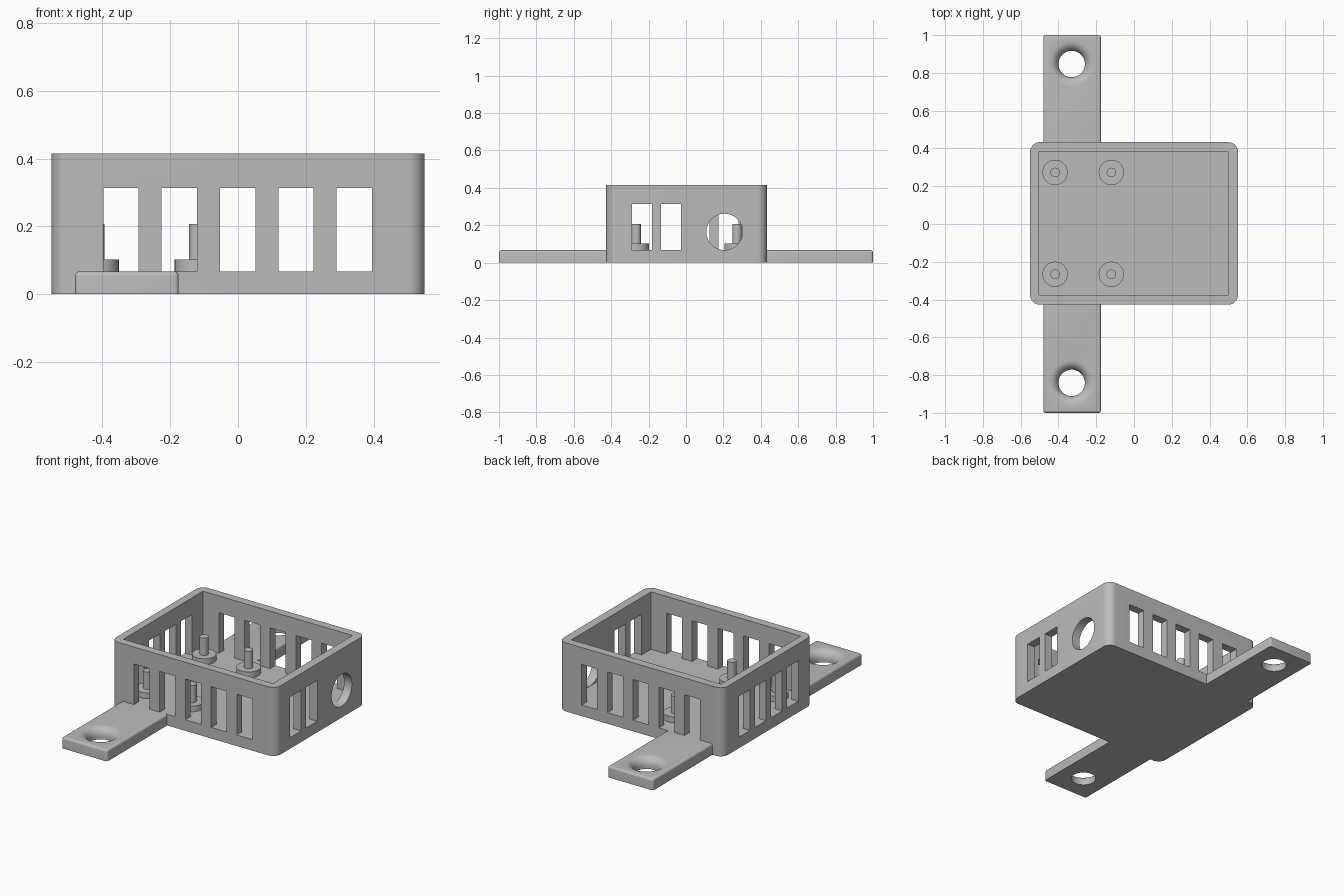
import bpy, bmesh, math
from mathutils import Matrix, Vector

cube = bpy.data.objects.get("Cube")
if cube:
    bpy.data.objects.remove(cube, do_unlink=True)

grey = bpy.data.materials.new("plain grey")
grey.use_nodes = True
grey.diffuse_color = (0.5, 0.5, 0.5, 1)
grey.node_tree.nodes["Principled BSDF"].inputs["Base Color"].default_value = (0.5, 0.5, 0.5, 1)

FLOOR, TOP, CY = 0.067, 0.415, 0.003


def finish(name, bm):
    bmesh.ops.recalc_face_normals(bm, faces=bm.faces)
    mesh = bpy.data.meshes.new(name)
    bm.to_mesh(mesh)
    bm.free()
    mesh.materials.append(grey)
    ob = bpy.data.objects.new(name, mesh)
    bpy.context.collection.objects.link(ob)
    return ob


def box(lo, hi):
    bm = bmesh.new()
    lo, hi = Vector(lo), Vector(hi)
    mat = Matrix.Translation((lo + hi) / 2) @ Matrix.Diagonal((*(hi - lo), 1))
    bmesh.ops.create_cube(bm, size=1, matrix=mat)
    return bm


def lathe(profile, centre, steps=48):
    """Revolve (radius, height) points around z into a closed solid."""
    bm = bmesh.new()
    rings = [[bm.verts.new((centre[0] + r * math.cos(2 * math.pi * i / steps),
                            centre[1] + r * math.sin(2 * math.pi * i / steps), z))
              for i in range(steps)] for r, z in profile]
    for a, b in zip(rings, rings[1:]):
        for i in range(steps):
            j = (i + 1) % steps
            bm.faces.new((a[i], a[j], b[j], b[i]))
    bm.faces.new(rings[0])
    bm.faces.new(rings[-1])
    return bm


def activate(ob):
    bpy.ops.object.select_all(action='DESELECT')
    ob.select_set(True)
    bpy.context.view_layer.objects.active = ob


def cut(ob, bm):
    cutter = finish("cutter", bm)
    cutter.hide_render = True
    mod = ob.modifiers.new("cut", 'BOOLEAN')
    mod.operation, mod.solver, mod.object = 'DIFFERENCE', 'EXACT', cutter
    activate(ob)
    bpy.ops.object.modifier_apply(modifier=mod.name)
    bpy.data.objects.remove(cutter, do_unlink=True)


def smooth(ob):
    activate(ob)
    bpy.ops.object.shade_smooth_by_angle(angle=math.radians(30))


# Enclosure with rounded upright corners
bm = box((-0.55, CY - 0.43, 0), (0.55, CY + 0.43, TOP))
upright = [e for e in bm.edges if abs(e.verts[0].co.z - e.verts[1].co.z) > 0.1]
bmesh.ops.bevel(bm, geom=upright, offset=0.05, segments=8, profile=0.5, affect='EDGES')
enclosure = finish("enclosure", bm)
cut(enclosure, box((-0.503, CY - 0.38, FLOOR), (0.498, CY + 0.38, 0.6)))

# Vent windows: five through front and back, four left wall, two right wall
W_TOP = 0.313
for i in range(5):
    x = (i - 2) * 0.172 - 0.001
    for y in (-0.43, 0.43):
        cut(enclosure, box((x - 0.052, y - 0.1, FLOOR), (x + 0.052, y + 0.1, W_TOP)))
for i in range(4):
    y = -0.235 + i * 0.154
    for x in ((-0.55, 0.55) if i < 2 else (-0.55,)):
        cut(enclosure, box((x - 0.1, y - 0.053, FLOOR), (x + 0.1, y + 0.053, W_TOP)))

# Round cable hole in the right wall
bm = bmesh.new()
bmesh.ops.create_cone(bm, cap_ends=True, segments=48, radius1=0.097, radius2=0.097, depth=0.2,
                      matrix=Matrix.Translation((0.55, 0.206, 0.165))
                      @ Matrix.Rotation(math.pi / 2, 4, 'Y'))
cut(enclosure, bm)
smooth(enclosure)

# Mounting tabs with softened rims and flared screw holes
for name, s in (("front_tab", -1), ("back_tab", 1)):
    inner, outer = CY + s * 0.426, s * 1.0
    bm = box((-0.48, min(inner, outer), 0), (-0.175, max(inner, outer), FLOOR))
    rim = [e for e in bm.edges
           if max(v.co.z for v in e.verts) > 0.01
           and max(abs(v.co.y) for v in e.verts) > 0.9
           and not all(abs(v.co.y) < 0.9 for v in e.verts)]
    bmesh.ops.bevel(bm, geom=rim, offset=0.012, segments=4, profile=0.5, affect='EDGES')
    tab = finish(name, bm)
    flare = [(0.07, -0.1)]
    for k in range(9):
        a = k / 8 * math.pi / 2
        flare.append((0.07 + 0.05 * (1 - math.cos(a)), FLOOR - 0.05 + 0.05 * math.sin(a)))
    flare.append((0.12, 0.2))
    cut(tab, lathe(flare, (-0.33, CY + s * 0.844)))
    smooth(tab)

# Board standoffs with locating pins
for side, y in (("front", -0.266), ("back", 0.273)):
    for place, x in (("right", -0.418), ("middle", -0.12)):
        post = finish(f"{side}_{place}_standoff", lathe(
            [(0.067, FLOOR - 0.01), (0.067, 0.102), (0.025, 0.102), (0.025, 0.207)], (x, y), 32))
        smooth(post)
